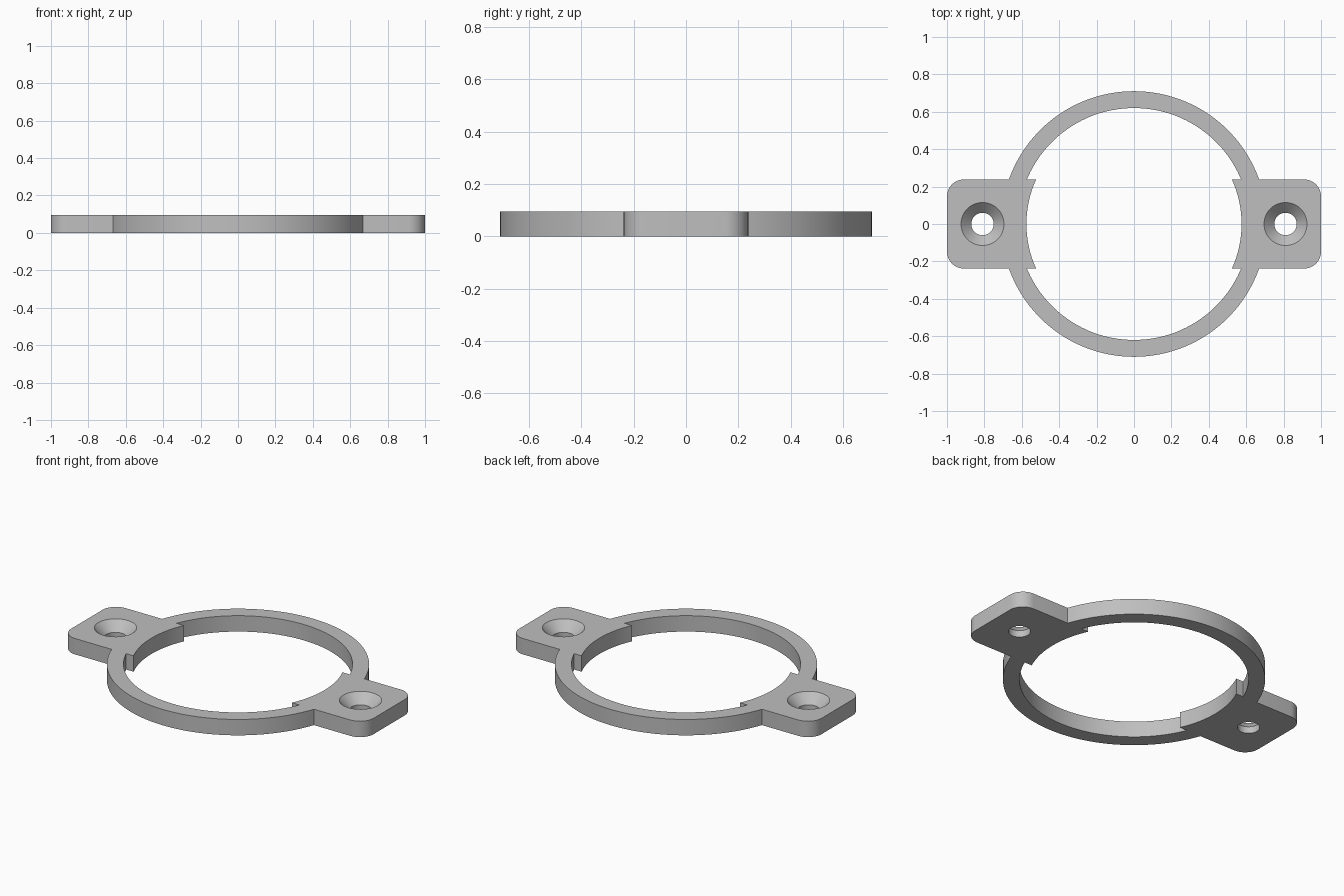
import bpy, bmesh
from math import sin, cos, asin, pi, radians

cube = bpy.data.objects.get("Cube")
if cube:
    bpy.data.objects.remove(cube)

HEIGHT = 0.095
RING_OUTER, RING_INNER, PAD_INNER = 0.71, 0.62, 0.575
TAB_HALF, CORNER = 0.238, 0.09
HOLE_X, HOLE_R, SINK_R, SINK_Z = 0.81, 0.06, 0.115, 0.04


def arc(r, start, end, steps, cx=0, cy=0):
    return [(cx + r * cos(start + (end - start) * i / steps),
             cy + r * sin(start + (end - start) * i / steps))
            for i in range(steps + 1)]


def mirror_quarter(quarter):
    """Closed outline from a quarter running from the x axis to the y axis."""
    half = quarter + [(-x, y) for x, y in reversed(quarter[:-1])]
    return half + [(x, -y) for x, y in reversed(half[1:-1])]


# Outline of the ring with rounded tabs
outer = mirror_quarter(
    [(1, 0)]
    + arc(CORNER, 0, pi / 2, 10, 1 - CORNER, TAB_HALF - CORNER)
    + arc(RING_OUTER, asin(TAB_HALF / RING_OUTER), pi / 2, 30))

# Bore with two pads stepping inward at the tabs
inner = mirror_quarter(
    arc(PAD_INNER, 0, asin(TAB_HALF / PAD_INNER), 12)
    + arc(RING_INNER, asin(TAB_HALF / RING_INNER), pi / 2, 30))

bm = bmesh.new()
caps = {0: [], HEIGHT: []}


def add_wall(levels):
    """Join (outline, z) levels with quads and keep the end edges for the caps."""
    loops = [[bm.verts.new((x, y, z)) for x, y in pts] for pts, z in levels]
    n = len(loops[0])
    for a, b in zip(loops, loops[1:]):
        for i in range(n):
            j = (i + 1) % n
            bm.faces.new((a[i], a[j], b[j], b[i]))
    for loop, z in ((loops[0], 0), (loops[-1], HEIGHT)):
        caps[z] += [bm.edges.get((loop[i], loop[(i + 1) % n])) for i in range(n)]


add_wall([(outer, 0), (outer, HEIGHT)])
add_wall([(inner, 0), (inner, HEIGHT)])

# Countersunk screw holes
for side in (-1, 1):
    small = arc(HOLE_R, 0, 2 * pi, 48, side * HOLE_X)[:-1]
    wide = arc(SINK_R, 0, 2 * pi, 48, side * HOLE_X)[:-1]
    add_wall([(small, 0), (small, SINK_Z), (wide, HEIGHT)])

# Flat top and bottom
for z, edges in caps.items():
    bmesh.ops.triangle_fill(bm, edges=edges, use_beauty=True, normal=(0, 0, 1))
bmesh.ops.recalc_face_normals(bm, faces=bm.faces)

mesh = bpy.data.meshes.new("mounting_ring")
bm.to_mesh(mesh)
bm.free()
ring = bpy.data.objects.new("mounting_ring", mesh)
bpy.context.collection.objects.link(ring)

# Plain grey
grey = bpy.data.materials.new("light_grey")
grey.use_nodes = True
colour = (0.52, 0.52, 0.52, 1)
grey.diffuse_color = colour
grey.node_tree.nodes["Principled BSDF"].inputs["Base Color"].default_value = colour
mesh.materials.append(grey)

bpy.ops.object.select_all(action="DESELECT")
ring.select_set(True)
bpy.context.view_layer.objects.active = ring
bpy.ops.object.shade_smooth_by_angle(angle=radians(25))
